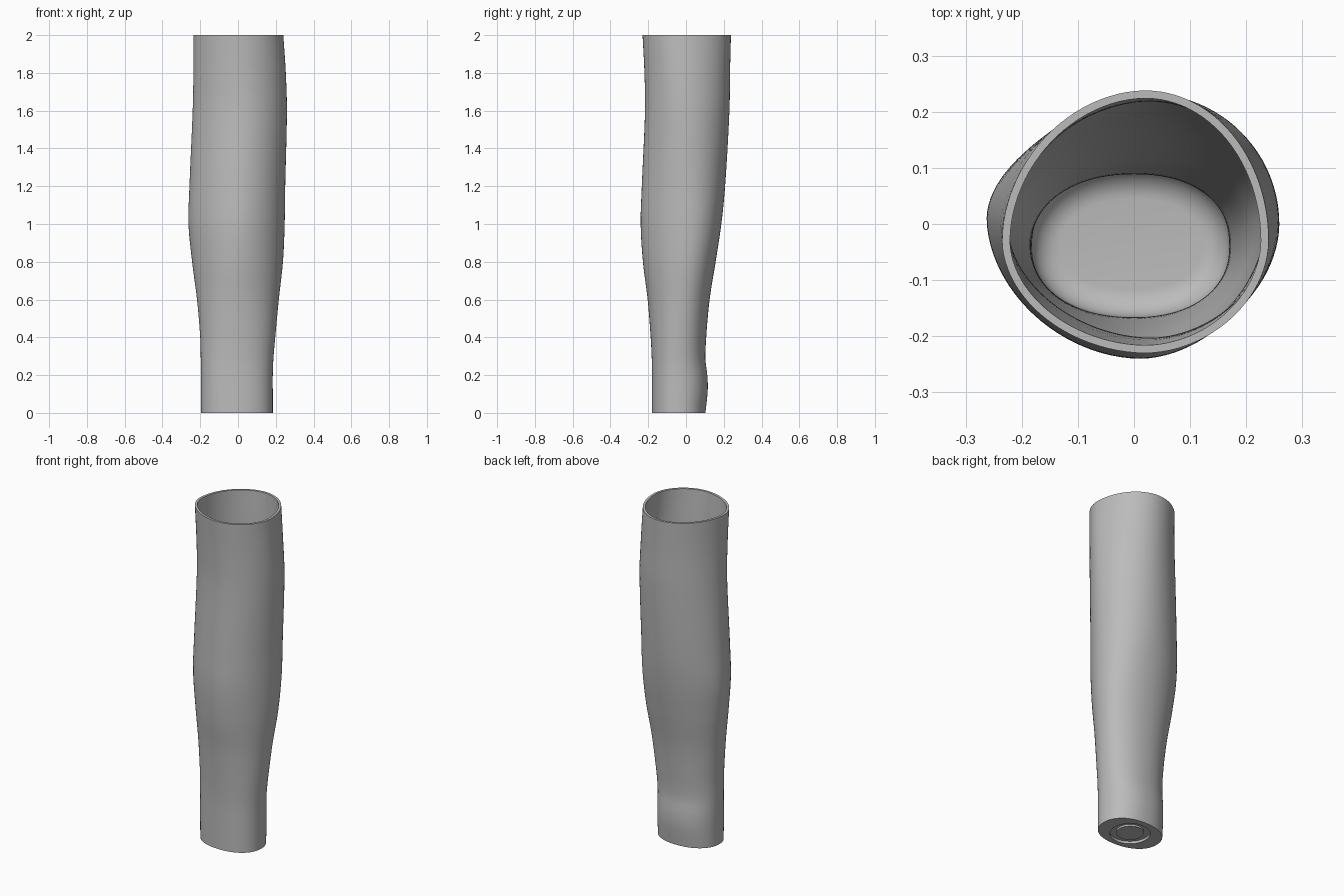
import bpy, bmesh, math
from mathutils import Vector

SIDES = 96
WALL = 0.014
FLOOR = 0.05
FILLET = 0.05

# Forearm sections: z, x min, x max, y min, y max, axis x, axis y, back-left fullness, other fullness
SECTIONS = [
    (0.0, -.195, .184, -.18, .103, 0, -.04, 2.2, 2.2),
    (0.12, -.196, .184, -.18, .115, 0, -.04, 2.2, 2.2),
    (0.2, -.196, .184, -.18, .113, 0, -.04, 2.2, 2.2),
    (0.28, -.197, .187, -.181, .103, 0, -.04, 2.2, 2.15),
    (0.4, -.2, .197, -.187, .107, 0, -.035, 2.2, 2.1),
    (0.6, -.217, .216, -.203, .125, 0, -.02, 2.2, 2),
    (0.8, -.243, .238, -.228, .157, .005, 0, 2.2, 1.9),
    (1.0, -.262, .247, -.24, .187, .01, .01, 2.2, 1.87),
    (1.2, -.257, .25, -.234, .207, .015, .01, 2.1, 1.87),
    (1.6, -.24, .259, -.217, .23, .03, 0, 2, 1.87),
    (1.8, -.236, .253, -.22, .233, .025, -.015, 2, 1.87),
    (2.0, -.235, .24, -.23, .238, .02, -.03, 2, 1.9),
]


def slope(i):
    a, b = SECTIONS[max(i - 1, 0)], SECTIONS[min(i + 1, len(SECTIONS) - 1)]
    return [(q - p) / (b[0] - a[0]) for p, q in zip(a, b)]


def section_at(z):
    """Smoothly interpolated section values at a height."""
    i = 0
    while i < len(SECTIONS) - 2 and z > SECTIONS[i + 1][0]:
        i += 1
    a, b = SECTIONS[i], SECTIONS[i + 1]
    h = b[0] - a[0]
    t = (z - a[0]) / h
    s = t * t * (3 - 2 * t)
    u, v = t * (1 - t) ** 2 * h, t * t * (t - 1) * h
    return [p + (q - p) * s + m * u + n * v
            for p, q, m, n in zip(a, b, slope(i), slope(i + 1))]


def outline(z, inset=0.0, height=None):
    """Lopsided superellipse ring, pulled inwards by the inset."""
    _, x0, x1, y0, y1, cx, cy, full_back, full = section_at(z)
    ring = []
    for k in range(SIDES):
        a = 2 * math.pi * k / SIDES
        c, s = math.cos(a), math.sin(a)
        power = full_back if c > 0 and s > 0 else full
        r = (abs(c) ** power + abs(s) ** power) ** (-1 / power)
        rx = (x1 - cx if c > 0 else cx - x0) - inset
        ry = (y1 - cy if s > 0 else cy - y0) - inset
        ring.append(Vector((cx + rx * c * r, cy + ry * s * r, z if height is None else height)))
    return ring


def circle(radius, z):
    return [Vector((-.005 + radius * math.cos(2 * math.pi * k / SIDES),
                    -.04 + radius * math.sin(2 * math.pi * k / SIDES), z)) for k in range(SIDES)]


def loft(name, rings, material):
    """Skin a list of rings and close both ends."""
    bm = bmesh.new()
    loops = [[bm.verts.new(p) for p in ring] for ring in rings]
    for low, high in zip(loops, loops[1:]):
        for k in range(SIDES):
            n = (k + 1) % SIDES
            bm.faces.new((low[k], low[n], high[n], high[k]))
    bm.faces.new(reversed(loops[0]))
    bm.faces.new(loops[-1])
    bmesh.ops.recalc_face_normals(bm, faces=bm.faces)
    mesh = bpy.data.meshes.new(name)
    bm.to_mesh(mesh)
    bm.free()
    mesh.materials.append(material)
    obj = bpy.data.objects.new(name, mesh)
    bpy.context.collection.objects.link(obj)
    bpy.ops.object.select_all(action='DESELECT')
    obj.select_set(True)
    bpy.context.view_layer.objects.active = obj
    bpy.ops.object.shade_smooth_by_angle(angle=math.radians(35))
    return obj


cube = bpy.data.objects.get("Cube")
if cube:
    bpy.data.objects.remove(cube, do_unlink=True)

grey = bpy.data.materials.new("shell grey")
grey.use_nodes = True
colour = (0.5, 0.5, 0.5, 1)
grey.diffuse_color = colour
grey.node_tree.nodes["Principled BSDF"].inputs["Base Color"].default_value = colour

# Round wrist groove in the underside, around a raised disc
rings = [circle(.075, .004), circle(.075, .015), circle(.11, .015), circle(.11, 0)]

# Outer skin, from the wrist up to the open rim
STEPS = 64
rings += [outline(2 * i / STEPS) for i in range(STEPS + 1)]

# Inner skin, back down to the start of the floor fillet
base = FLOOR + FILLET
rings += [outline(base + (2 - base) * i / STEPS, WALL) for i in range(STEPS, -1, -1)]

# Rounded edge of the inner floor
for i in range(1, 9):
    a = math.pi / 2 * i / 8
    z = base - FILLET * math.sin(a)
    rings.append(outline(z, WALL + FILLET * (1 - math.cos(a))))

loft("forearm_shell", rings, grey)
